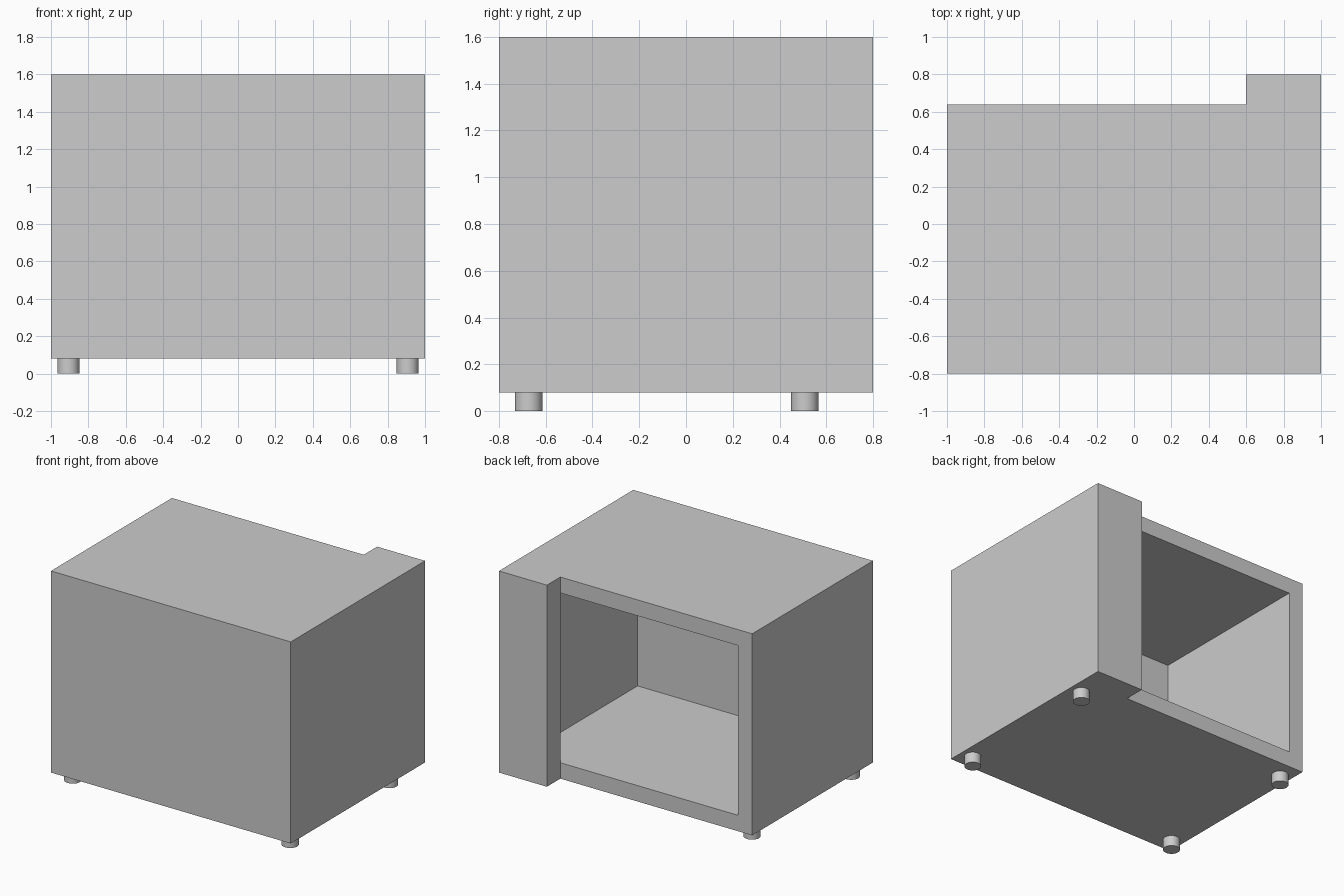
import bpy, bmesh

if "Cube" in bpy.data.objects:
    bpy.data.objects.remove(bpy.data.objects["Cube"])

grey = bpy.data.materials.new("light grey")
grey.diffuse_color = (0.604, 0.604, 0.604, 1.0)
grey.use_nodes = True
grey.node_tree.nodes["Principled BSDF"].inputs["Base Color"].default_value = grey.diffuse_color

X, Y0, Y1 = 1.0, -0.8, 0.64      # body footprint
Z0, Z1 = 0.08, 1.6               # body height range
WALL = 0.12


def finish(name, bm):
    bmesh.ops.recalc_face_normals(bm, faces=bm.faces)
    mesh = bpy.data.meshes.new(name)
    bm.to_mesh(mesh)
    bm.free()
    mesh.materials.append(grey)
    obj = bpy.data.objects.new(name, mesh)
    bpy.context.collection.objects.link(obj)
    return obj


# Cabinet shell: L-stepped footprint extruded upward
bm = bmesh.new()
outline = [(-X, Y0), (X, Y0), (X, 0.8), (0.6, 0.8), (0.6, Y1), (-X, Y1)]
base = bm.faces.new([bm.verts.new((x, y, Z0)) for x, y in outline])
ext = bmesh.ops.extrude_face_region(bm, geom=[base])
top = [v for v in ext["geom"] if isinstance(v, bmesh.types.BMVert)]
bmesh.ops.translate(bm, verts=top, vec=(0, 0, Z1 - Z0))
cabinet = finish("cabinet", bm)


def cutter(name, lo, hi):
    bm = bmesh.new()
    bmesh.ops.create_cube(bm, size=1)
    for v in bm.verts:
        v.co = [a + (b - a) * (c + 0.5) for a, b, c in zip(lo, hi, v.co)]
    obj = finish(name, bm)
    obj.hide_render = True
    return obj


# Hollow interior, open at the back beside the pillar
cavity = cutter("cavity_cutter", (-X + WALL, Y0 + WALL, Z0 + WALL),
                (X - WALL, Y1, Z1 - WALL))
opening = cutter("opening_cutter", (-X + WALL, 0.5, Z0 + WALL),
                 (0.6, 0.9, Z1 - WALL))
for tool in (cavity, opening):
    mod = cabinet.modifiers.new(tool.name, 'BOOLEAN')
    mod.operation = 'DIFFERENCE'
    mod.solver = 'EXACT'
    mod.object = tool
bpy.context.view_layer.objects.active = cabinet
cabinet.select_set(True)
for mod in list(cabinet.modifiers):
    bpy.ops.object.modifier_apply(modifier=mod.name)
for tool in (cavity, opening):
    bpy.data.objects.remove(tool)

# Four round feet
for side, x in (("left", -0.907), ("right", 0.907)):
    for end, y in (("front", -0.673), ("back", 0.508)):
        bpy.ops.mesh.primitive_cylinder_add(vertices=32, radius=0.059,
                                            depth=Z0, location=(x, y, Z0 / 2))
        foot = bpy.context.object
        foot.name = f"{end}_{side}_foot"
        foot.data.materials.append(grey)
        bpy.ops.object.shade_smooth_by_angle()
